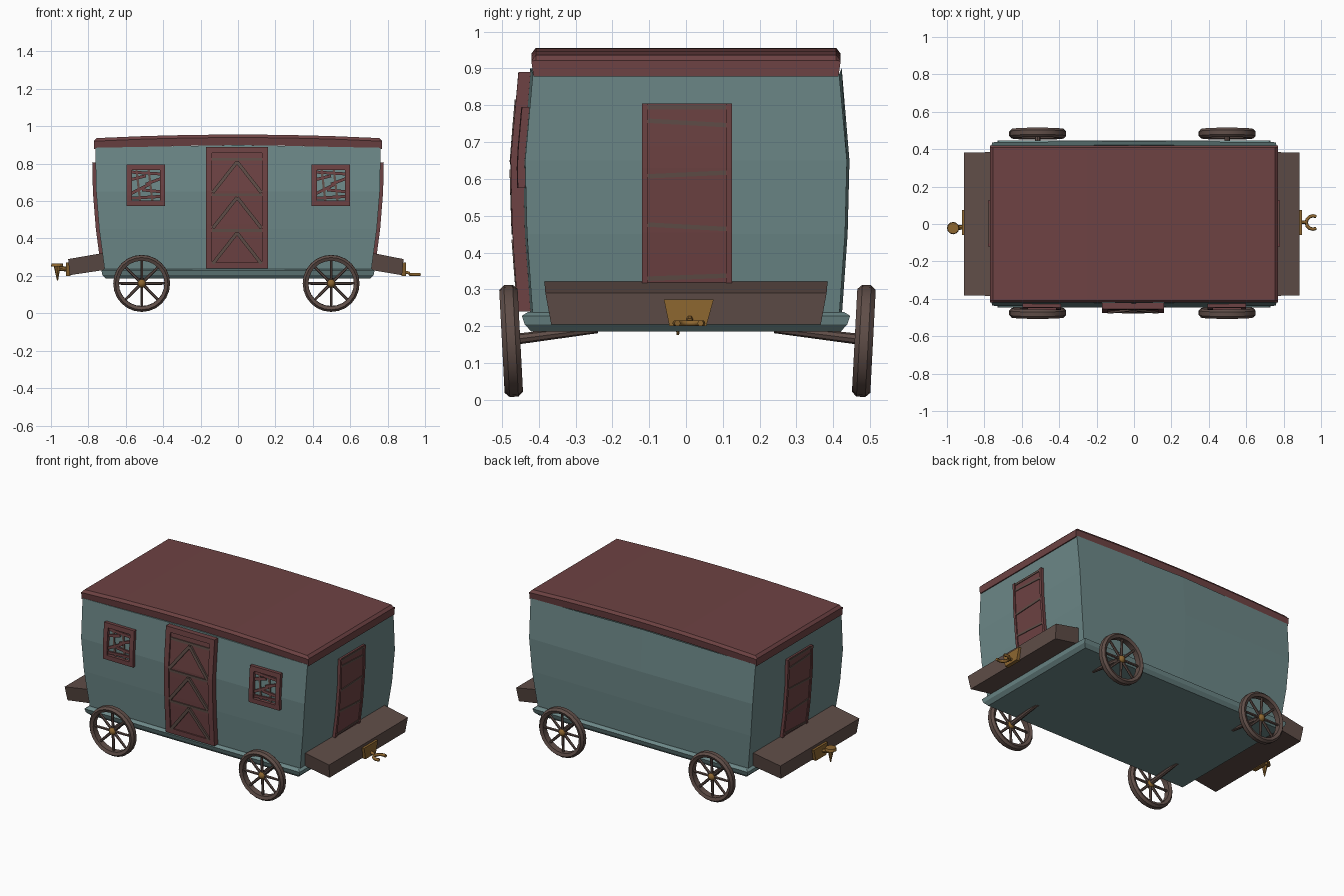
import bpy, bmesh
from math import sin, cos, pi, radians
from mathutils import Vector, Matrix

cube = bpy.data.objects.get("Cube")
if cube:
    bpy.data.objects.remove(cube, do_unlink=True)


def material(name, rgb):
    m = bpy.data.materials.new(name)
    m.use_nodes = True
    m.diffuse_color = (*rgb, 1)
    m.node_tree.nodes["Principled BSDF"].inputs["Base Color"].default_value = (*rgb, 1)
    return m


TEAL = material("faded teal", (0.15, 0.245, 0.245))
RED = material("barn red", (0.155, 0.055, 0.056))
BROWN = material("dark wood", (0.115, 0.075, 0.064))
BRASS = material("brass", (0.27, 0.135, 0.03))


def finish(name, bm, mat, smooth=False):
    bmesh.ops.recalc_face_normals(bm, faces=bm.faces)
    me = bpy.data.meshes.new(name)
    bm.to_mesh(me)
    bm.free()
    me.materials.append(mat)
    ob = bpy.data.objects.new(name, me)
    bpy.context.collection.objects.link(ob)
    if smooth:
        bpy.context.view_layer.objects.active = ob
        ob.select_set(True)
        bpy.ops.object.shade_smooth_by_angle(angle=radians(40))
        ob.select_set(False)
    return ob


def loft(bm, rings, closed=False):
    """Skin a list of point rings, capped at both ends or joined in a loop."""
    vs = [[bm.verts.new(p) for p in r] for r in rings]
    n = len(vs[0])
    pairs = list(zip(vs, vs[1:]))
    if closed:
        pairs.append((vs[-1], vs[0]))
    else:
        bm.faces.new(vs[0])
        bm.faces.new(vs[-1])
    for a, b in pairs:
        for i in range(n):
            bm.faces.new((a[i], a[(i + 1) % n], b[(i + 1) % n], b[i]))


def rod(bm, a, b, r0, r1, sides=8):
    a, b = Vector(a), Vector(b)
    rot = (b - a).to_track_quat("Z", "Y").to_matrix().to_4x4()
    bmesh.ops.create_cone(bm, cap_ends=True, segments=sides, radius1=r0, radius2=r1,
                          depth=(b - a).length, matrix=Matrix.Translation((a + b) / 2) @ rot)


# Bowed wall shape: half length, half depth, height
WALL = [(0.71, 0.415, 0.21), (0.742, 0.432, 0.45), (0.758, 0.437, 0.65), (0.763, 0.416, 0.885)]
BULGE = 0.007


def wall_half(z, axis):
    for a, b in zip(WALL, WALL[1:]):
        if z <= b[2] or b is WALL[-1]:
            t = (z - a[2]) / (b[2] - a[2])
            return a[axis] + (b[axis] - a[axis]) * t


def on_wall(side, u, z, d):
    if side == "front":
        return (u, -(wall_half(z, 1) + BULGE * (1 - abs(u) / 0.76) + d), z)
    s = 1 if side == "left" else -1
    return (s * (wall_half(z, 0) + d), u, z)


def strip(bm, side, p, q, width, d0, d1):
    """A board from p to q that follows the bow of the wall."""
    p, q = Vector(p), Vector(q)
    across = (q - p).normalized().orthogonal() * width / 2
    steps = max(1, round(abs(q.y - p.y) / 0.06))
    rings = []
    for i in range(steps + 1):
        c = p.lerp(q, i / steps)
        l, r = c - across, c + across
        rings.append([on_wall(side, *l, d0), on_wall(side, *r, d0),
                      on_wall(side, *r, d1), on_wall(side, *l, d1)])
    loft(bm, rings)


def frame(bm, side, u0, u1, z0, z1, w, d0, d1):
    h = w / 2
    for u in (u0 + h, u1 - h):
        strip(bm, side, (u, z0), (u, z1), w, d0, d1)
    for z in (z0 + h, z1 - h):
        strip(bm, side, (u0 + w, z), (u1 - w, z), w, d0, d1)


def ring(hx, hy, z, bulge=0.0, rise=0.0):
    return [(-hx, -hy, z), (0, -hy - bulge, z + rise), (hx, -hy, z),
            (hx, hy, z), (0, hy + bulge, z + rise), (-hx, hy, z)]


# Cabin walls
bm = bmesh.new()
loft(bm, [ring(x, y, z, BULGE, 0.015 if z > 0.8 else 0) for x, y, z in WALL])
finish("cabin_walls", bm, TEAL)

# Floor base with flared lip
bm = bmesh.new()
loft(bm, [ring(0.705, 0.42, 0.185), ring(0.725, 0.438, 0.205),
          ring(0.73, 0.446, 0.228), ring(0.712, 0.43, 0.238)])
finish("floor_base", bm, TEAL)

# Arched roof
bm = bmesh.new()
sections = []
for x in (-0.77, -0.755, -0.5, -0.25, 0, 0.25, 0.5, 0.755, 0.77):
    lift = 0.02 * (1 - (x / 0.77) ** 2)
    top = 0.922 if abs(x) > 0.76 else 0.936
    half = [(0.414, 0.878), (0.42, 0.92), (0.408, top)]
    sections.append([(x, y, z + lift) for y, z in half]
                    + [(x, -y, z + lift) for y, z in reversed(half)])
loft(bm, sections)
finish("roof", bm, RED)

# Front door with chevron braces
bm = bmesh.new()
strip(bm, "front", (-0.005, 0.24), (-0.005, 0.89), 0.33, -0.01, 0.026)
frame(bm, "front", -0.17, 0.16, 0.24, 0.89, 0.032, 0.02, 0.034)
finish("front_door", bm, RED)
bm = bmesh.new()
for base in (0.265, 0.455, 0.645):
    peak = (-0.005, base + 0.165)
    for u in (-0.135, 0.125):
        strip(bm, "front", (u, base), peak, 0.018, 0.024, 0.036)
    strip(bm, "front", (-0.138, base + 0.178), (0.128, base + 0.178), 0.014, 0.024, 0.031)
finish("front_door_braces", bm, BROWN)

# Front windows with broken slats
for name, c in (("right", -0.493), ("left", 0.497)):
    bm = bmesh.new()
    frame(bm, "front", c - 0.103, c + 0.103, 0.575, 0.795, 0.028, -0.01, 0.02)
    for a, b in (((-0.08, 0.755), (0.08, 0.745)), ((-0.08, 0.715), (0.0, 0.735)),
                 ((0.0, 0.69), (0.08, 0.72)), ((-0.08, 0.64), (0.02, 0.69)),
                 ((-0.02, 0.66), (0.08, 0.65)), ((-0.08, 0.615), (0.08, 0.625))):
        strip(bm, "front", (c + a[0], a[1]), (c + b[0], b[1]), 0.016, -0.005, 0.009)
    finish(name + "_window", bm, RED)
    bm = bmesh.new()
    for u in (-0.03, 0.035):
        strip(bm, "front", (c + u, 0.6), (c + u - 0.02, 0.77), 0.012, -0.005, 0.005)
    finish(name + "_window_bars", bm, BROWN)

# End doors with cross boards
for side in ("left", "right"):
    bm = bmesh.new()
    strip(bm, side, (0.0025, 0.28), (0.0025, 0.805), 0.245, -0.01, 0.012)
    for u in (-0.112, 0.117):
        strip(bm, side, (u, 0.28), (u, 0.805), 0.016, 0.01, 0.018)
    finish(side + "_end_door", bm, RED)
    bm = bmesh.new()
    for z, tilt in ((0.795, 0.0), (0.752, -0.006), (0.612, 0.005), (0.47, -0.006), (0.333, 0.004)):
        strip(bm, side, (-0.104, z - tilt), (0.109, z + tilt), 0.012, 0.01, 0.016)
    finish(side + "_end_door_boards", bm, BROWN)

# End platforms and their coupling plates
for side, s, out in (("left", 1, 0.885), ("right", -1, 0.908)):
    bm = bmesh.new()
    loft(bm, [[(s * x, -yt, zt), (s * x, yt, zt), (s * (x - 0.008), yb, zb), (s * (x - 0.008), -yb, zb)]
              for x, yt, zt, yb, zb in ((0.7, 0.385, 0.326, 0.368, 0.235),
                                        (out, 0.382, 0.29, 0.366, 0.204))])
    finish(side + "_platform", bm, BROWN)
    bm = bmesh.new()
    loft(bm, [[(s * x, -0.06, 0.272), (s * x, 0.075, 0.272), (s * x, 0.055, 0.2), (s * x, -0.045, 0.2)]
              for x in (out - 0.012, out + 0.012)])
    finish(side + "_coupling_plate", bm, BRASS)

# Open hook on the left end
curve = bpy.data.curves.new("coupling_hook", "CURVE")
curve.dimensions = "3D"
curve.bevel_depth = 0.009
curve.bevel_resolution = 1
curve.use_fill_caps = True
path = [(0.89, 0.01, 0.222), (0.918, 0.01, 0.214)]
path += [(0.957 + 0.036 * cos(a), 0.008 + 0.036 * sin(a), 0.208)
         for a in (radians(180 + i * 30 - 120) for i in range(9))]
spline = curve.splines.new("POLY")
spline.points.add(len(path) - 3)
for pt, p in zip(spline.points, path[2:]):
    pt.co = (*p, 1)
stem = curve.splines.new("POLY")
stem.points.add(1)
for pt, p in zip(stem.points, path[:2]):
    pt.co = (*p, 1)
curve.materials.append(BRASS)
hook = bpy.data.objects.new("coupling_hook", curve)
bpy.context.collection.objects.link(hook)

# Coupling pin on the right end
bm = bmesh.new()
rod(bm, (-0.967, -0.022, 0.25), (-0.967, -0.022, 0.266), 0.033, 0.03, 12)
rod(bm, (-0.965, -0.022, 0.176), (-0.967, -0.022, 0.252), 0.003, 0.018)
rod(bm, (-0.9, -0.015, 0.235), (-0.962, -0.022, 0.24), 0.013, 0.012)
finish("coupling_pin", bm, BRASS)

# Leaning spoked wheels, hubs and stub axles
RIM = [(0.152, -0.012), (0.152, 0.012), (0.14, 0.025), (0.122, 0.018), (0.122, -0.018), (0.14, -0.025)]
for end, x in (("right", -0.515), ("left", 0.498)):
    for face, s, y in (("front", -1, 0.475), ("back", 1, 0.483)):
        place = Matrix.Translation((x, s * y, 0.16)) @ Matrix.Rotation(radians(-3 * s), 4, "X")
        name = face + "_" + end
        bm = bmesh.new()
        loft(bm, [[(r * cos(a), d, r * sin(a)) for r, d in RIM]
                  for a in (i * pi / 12 for i in range(24))], closed=True)
        for i in range(8):
            a = i * pi / 4
            rod(bm, (0, 0, 0), (0.13 * cos(a), 0, 0.13 * sin(a)), 0.009, 0.007, 6)
        bm.transform(place)
        finish(name + "_wheel", bm, BROWN, smooth=True)
        bm = bmesh.new()
        bmesh.ops.create_uvsphere(bm, u_segments=12, v_segments=8, radius=0.023, matrix=place)
        finish(name + "_hub", bm, BRASS, smooth=True)
        bm = bmesh.new()
        rod(bm, (x, s * y, 0.163), (x, s * 0.24, 0.193), 0.015, 0.012)
        finish(name + "_axle", bm, BROWN)
